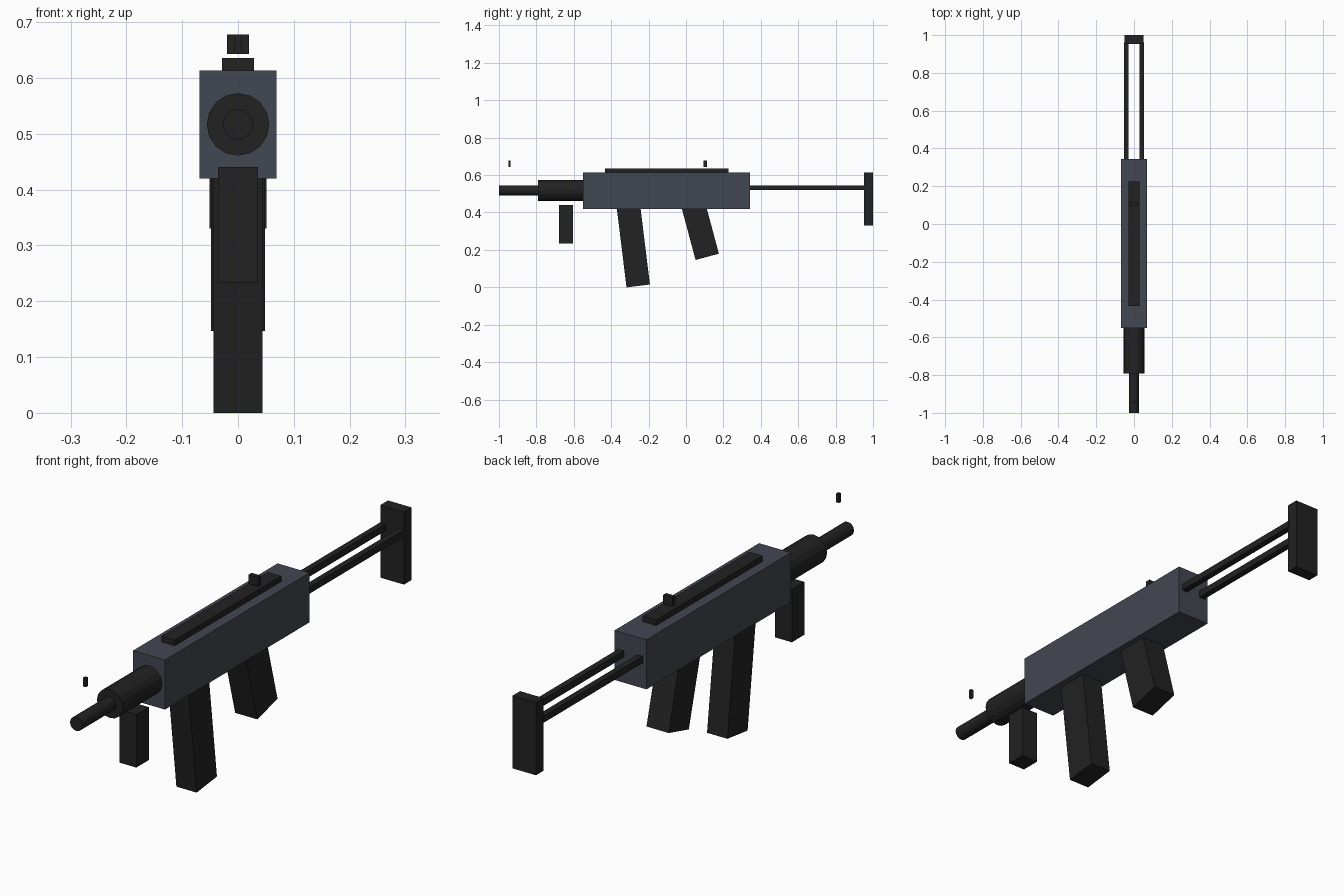
import bpy
from math import sin, cos, radians
from mathutils import Vector

cube = bpy.data.objects.get("Cube")
if cube:
    bpy.data.objects.remove(cube, do_unlink=True)


def material(name, rgb):
    mat = bpy.data.materials.new(name)
    mat.use_nodes = True
    mat.diffuse_color = (*rgb, 1)
    mat.node_tree.nodes["Principled BSDF"].inputs["Base Color"].default_value = (*rgb, 1)
    return mat


STEEL = material("blue grey steel", (0.055, 0.063, 0.082))
BLACK = material("matte black", (0.016, 0.016, 0.016))


def finish(name, mat):
    obj = bpy.context.object
    obj.name = obj.data.name = name
    obj.data.materials.append(mat)
    return obj


def box(name, mat, half_width, y, z, x=0):
    """Box centred on x that spans the y and z ranges."""
    bpy.ops.mesh.primitive_cube_add(size=1, location=(x, sum(y) / 2, sum(z) / 2))
    obj = finish(name, mat)
    obj.scale = (2 * half_width, y[1] - y[0], z[1] - z[0])
    return obj


def tilted_box(name, half_width, depth, length, bottom, tilt):
    """Box that rises from its bottom centre, leaning forward by tilt degrees."""
    a = radians(tilt)
    centre = Vector((0, *bottom)) + Vector((0, -sin(a), cos(a))) * length / 2
    bpy.ops.mesh.primitive_cube_add(size=1, location=centre, rotation=(a, 0, 0))
    finish(name, BLACK).scale = (2 * half_width, depth, length)


def tube(name, radius, y, z):
    bpy.ops.mesh.primitive_cylinder_add(
        vertices=16, radius=radius, depth=y[1] - y[0],
        location=(0, sum(y) / 2, z), rotation=(radians(90), 0, 0))
    finish(name, BLACK)


# Body and top rail
box("receiver", STEEL, 0.069, (-0.55, 0.343), (0.42, 0.614))
box("top_rail", BLACK, 0.029, (-0.433, 0.226), (0.61, 0.636))

# Barrel and handguard
tube("handguard", 0.056, (-0.792, -0.54), 0.517)
tube("barrel", 0.027, (-1.0, -0.78), 0.517)

# Sights
box("front_sight", BLACK, 0.006, (-0.949, -0.937), (0.643, 0.678))
box("rear_sight", BLACK, 0.02, (0.094, 0.113), (0.643, 0.678))

# Grips and magazine
box("foregrip", BLACK, 0.036, (-0.68, -0.603), (0.234, 0.441))
tilted_box("magazine", 0.044, 0.126, 0.46, (-0.2555, 0.0075), 7)
tilted_box("pistol_grip", 0.048, 0.129, 0.3, (0.1135, 0.163), 15)

# Wire stock
for side, x in (("right", -0.041), ("left", 0.041)):
    box(side + "_stock_rod", BLACK, 0.012, (0.32, 0.96), (0.519, 0.545), x)
box("butt_plate", BLACK, 0.051, (0.953, 1.0), (0.33, 0.614))
